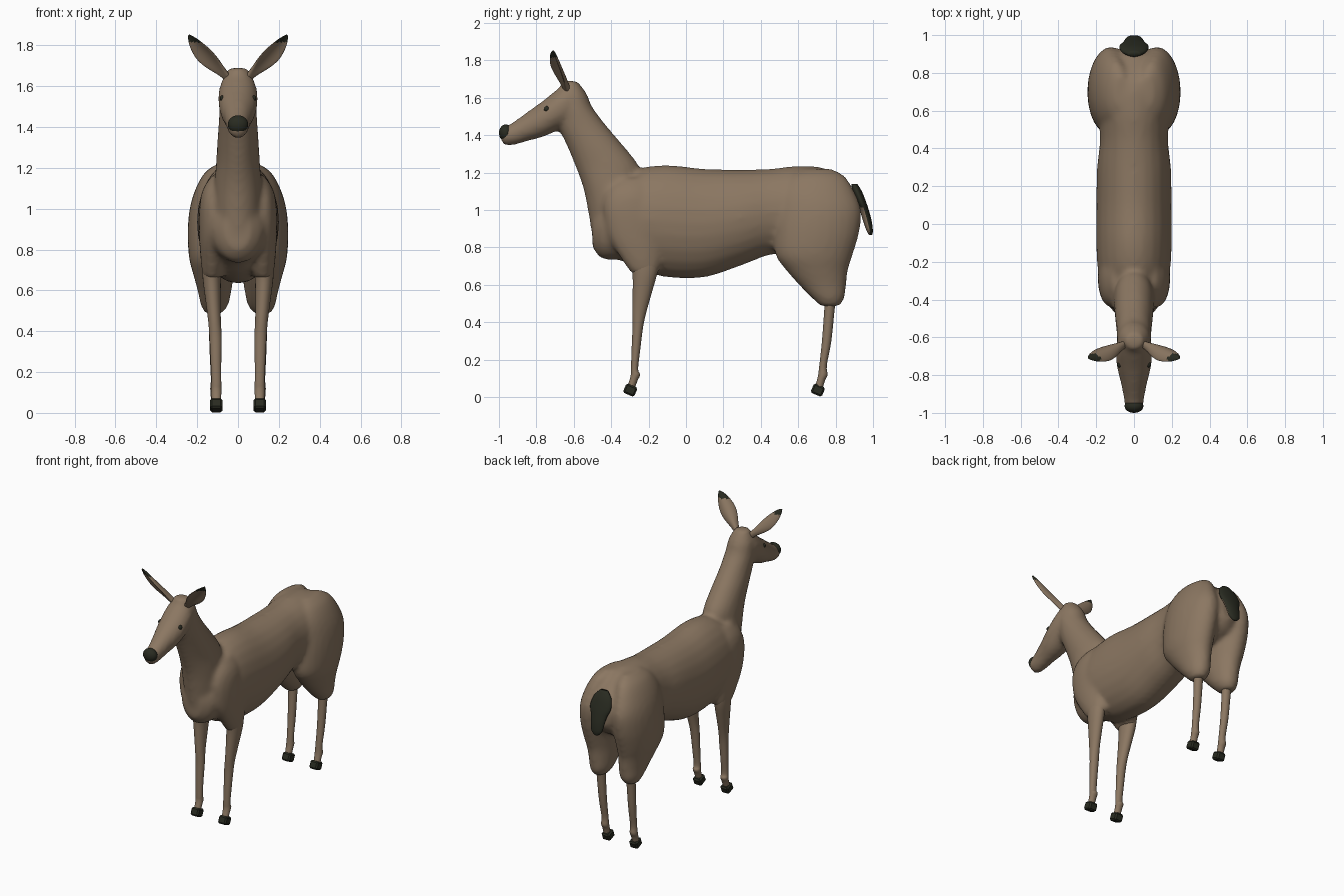
import bpy, bmesh, math
from mathutils import Vector, Matrix

cube = bpy.data.objects.get("Cube")
if cube:
    bpy.data.objects.remove(cube, do_unlink=True)

X, Y, Z = Vector((1, 0, 0)), Vector((0, 1, 0)), Vector((0, 0, 1))


def material(name, rgb):
    mat = bpy.data.materials.new(name)
    mat.use_nodes = True
    colour = (*rgb, 1)
    mat.diffuse_color = colour
    node = next(n for n in mat.node_tree.nodes if n.type == 'BSDF_PRINCIPLED')
    node.inputs["Base Color"].default_value = colour
    node.inputs["Roughness"].default_value = 0.8
    return mat


fur = material("brown fur", (0.26, 0.185, 0.122))
dark = material("dark horn", (0.022, 0.024, 0.015))


def resample(rings, steps=4):
    """Smooth a list of rings with a spline through their values."""
    p = [Vector(r) for r in rings]
    p = [p[0]] + p + [p[-1]]
    out = []
    for a, b, c, d in zip(p, p[1:], p[2:], p[3:]):
        for i in range(steps):
            t = i / steps
            out.append(0.5 * (2 * b + (c - a) * t
                              + (2 * a - 5 * b + 4 * c - d) * t ** 2
                              + (3 * b - a - 3 * c + d) * t ** 3))
    return out + [p[-1]]


def skin(bm, sections, u, v, sides=24, bend=0):
    """Join elliptical sections (centre, radius u, radius v) into a closed tube."""
    loops = []
    for centre, ru, rv in sections:
        ru, rv = max(ru, 0.004), max(rv, 0.004)
        loop = []
        for i in range(sides):
            a = math.tau * i / sides
            cup = bend * ru * math.cos(a) ** 2
            loop.append(bm.verts.new(centre + u * ru * math.cos(a)
                                     + v * (rv * math.sin(a) + cup)))
        loops.append(loop)
    for low, high in zip(loops, loops[1:]):
        for i in range(sides):
            j = (i + 1) % sides
            bm.faces.new((low[i], low[j], high[j], high[i]))
    bm.faces.new(loops[0][::-1])
    bm.faces.new(loops[-1])


def along_y(bm, rings):
    """Rings are y, z, half width, half height."""
    skin(bm, [(Vector((0, y, z)), rx, rz)
              for y, z, rx, rz in resample(rings)], X, Z)


def upright(bm, rings, side=1):
    """Rings are z, x, y, half width, half depth."""
    skin(bm, [(Vector((x * side, y, z)), rx, ry)
              for z, x, y, rx, ry in resample(rings)], X, Y)


def finish(name, bm, mats, smooth=True):
    bmesh.ops.recalc_face_normals(bm, faces=bm.faces)
    mesh = bpy.data.meshes.new(name)
    bm.to_mesh(mesh)
    bm.free()
    for mat in mats:
        mesh.materials.append(mat)
    mesh.polygons.foreach_set("use_smooth", [smooth] * len(mesh.polygons))
    obj = bpy.data.objects.new(name, mesh)
    bpy.context.collection.objects.link(obj)
    return obj


def ball(name, centre, radii, mat):
    bm = bmesh.new()
    place = Matrix.Translation(centre) @ Matrix.Diagonal((*radii, 1))
    bmesh.ops.create_uvsphere(bm, u_segments=24, v_segments=14, radius=1, matrix=place)
    return finish(name, bm, [mat])


# Torso, neck, head, shoulders and haunches, blended into one skin
torso = [(-.5, .9, .06, .1), (-.45, .9, .12, .16), (-.35, .94, .16, .21),
         (-.25, .95, .19, .27), (-.1, .94, .2, .3), (.1, .93, .2, .29),
         (.3, .96, .195, .255), (.45, .99, .18, .23), (.6, 1, .19, .235),
         (.75, 1, .19, .22), (.87, .98, .14, .15), (.93, .98, .06, .08)]
neck = [(.85, 0, -.38, .1, .12), (1, 0, -.385, .115, .14), (1.12, 0, -.4, .115, .15),
        (1.23, 0, -.42, .107, .17), (1.35, 0, -.49, .1, .15), (1.45, 0, -.555, .093, .13),
        (1.55, 0, -.6, .09, .1), (1.62, 0, -.61, .08, .08), (1.69, 0, -.62, .045, .04)]
head = [(-.56, 1.58, .05, .07), (-.62, 1.57, .088, .12), (-.68, 1.54, .097, .112),
        (-.76, 1.49, .09, .098), (-.85, 1.445, .068, .078), (-.92, 1.41, .055, .063),
        (-.97, 1.395, .047, .048), (-.99, 1.4, .03, .03)]
shoulder = [(.66, .125, -.22, .045, .07), (.72, .125, -.235, .055, .1),
            (.85, .13, -.27, .06, .14), (1, .125, -.29, .065, .15),
            (1.1, .11, -.29, .06, .13), (1.17, .08, -.28, .04, .08)]
haunch = [(.485, .12, .77, .04, .05), (.53, .115, .76, .068, .088),
          (.6, .115, .73, .083, .127), (.68, .12, .7, .1, .167),
          (.76, .125, .685, .115, .207), (.88, .125, .7, .122, .227),
          (1, .12, .71, .117, .227), (1.1, .11, .7, .097, .2),
          (1.18, .09, .7, .07, .15), (1.22, .07, .7, .03, .08)]
bm = bmesh.new()
along_y(bm, torso)
along_y(bm, head)
upright(bm, neck)
for side in (1, -1):
    upright(bm, shoulder, side)
    upright(bm, haunch, side)
body = finish("body", bm, [fur])
blend = body.modifiers.new("blend", 'REMESH')
blend.mode = 'VOXEL'
blend.voxel_size = 0.015
blend.use_smooth_shade = True
soften = body.modifiers.new("soften", 'SMOOTH')
soften.factor = 0.5
soften.iterations = 8

# Legs and hooves
front_leg = [(.74, .125, -.22, .05, .08), (.66, .128, -.22, .045, .066),
             (.55, .122, -.235, .037, .05), (.45, .115, -.25, .031, .037),
             (.37, .11, -.258, .03, .028), (.25, .108, -.268, .026, .023),
             (.15, .106, -.275, .024, .019), (.12, .106, -.27, .026, .025),
             (.09, .106, -.28, .024, .022), (.05, .106, -.295, .022, .022)]
hind_leg = [(.56, .115, .775, .034, .034), (.48, .115, .768, .03, .028),
            (.3, .113, .752, .026, .025), (.17, .11, .733, .023, .02),
            (.12, .11, .732, .026, .025), (.09, .11, .722, .024, .022),
            (.05, .11, .71, .022, .022)]
for label, rings, hoof_y in (("front", front_leg, -.298), ("hind", hind_leg, .705)):
    for word, side in (("left", 1), ("right", -1)):
        bm = bmesh.new()
        upright(bm, rings, side)
        finish(f"{label}_{word}_leg", bm, [fur])
        bm = bmesh.new()
        place = (Matrix.Translation((.106 * side, hoof_y, .037))
                 @ Matrix.Rotation(math.radians(-23), 4, 'X')
                 @ Matrix.Diagonal((.06, .065, .054, 1)))
        bmesh.ops.create_cube(bm, size=1, matrix=place)
        bmesh.ops.bevel(bm, geom=bm.edges[:], offset=.009, segments=1, affect='EDGES')
        finish(f"{label}_{word}_hoof", bm, [dark], smooth=False)

# Cupped ears with dark tips; each ring is distance along, half width, half thickness
leaf = [(0, .018, .018), (.15, .026, .018), (.4, .046, .014), (.6, .05, .011),
        (.8, .037, .009), (.93, .02, .007), (1, .005, .004)]
for word, side in (("left", 1), ("right", -1)):
    flip = Matrix.Diagonal((side, 1, 1))
    base, tip = flip @ Vector((.05, -.635, 1.645)), flip @ Vector((.24, -.71, 1.85))
    axis = (tip - base).normalized()
    opening = flip @ Vector((.3, -.75, -.55))
    opening = (opening - axis * opening.dot(axis)).normalized()
    bm = bmesh.new()
    skin(bm, [(base.lerp(tip, t), w, d) for t, w, d in resample(leaf)],
         axis.cross(opening), opening, bend=.4)
    for face in bm.faces:
        face.material_index = int(face.calc_center_median().z > 1.815)
    finish(f"{word}_ear", bm, [fur, dark])

# Eyes and nose
for word, side in (("left", 1), ("right", -1)):
    ball(f"{word}_eye", (.077 * side, -.745, 1.54), (.012, .015, .015), dark)
ball("nose", (0, -.964, 1.412), (.05, .036, .045), dark)

# Tail, dark above and brown beneath
tail = [(1.14, 0, .9, .03, .015), (1.1, 0, .915, .065, .025), (1.04, 0, .938, .078, .026),
        (.99, 0, .956, .06, .024), (.94, 0, .97, .05, .023), (.89, 0, .982, .04, .017),
        (.865, 0, .987, .015, .008)]
bm = bmesh.new()
upright(bm, tail)
bmesh.ops.recalc_face_normals(bm, faces=bm.faces)
for face in bm.faces:
    beneath = face.normal.y < -.2 and face.calc_center_median().z < 1.02
    face.material_index = int(not beneath)
finish("tail", bm, [fur, dark])
